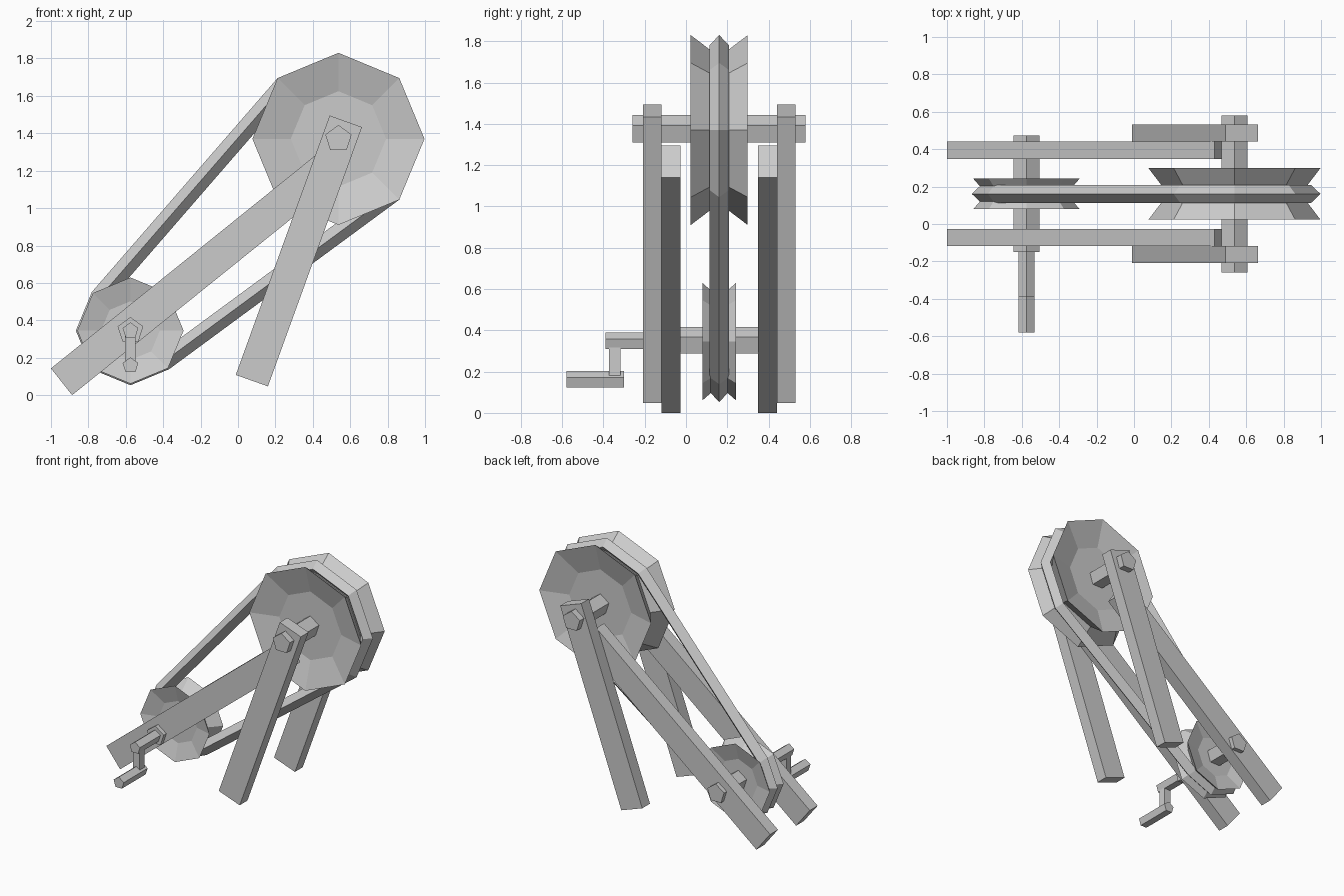
import bpy, bmesh
from math import cos, sin, pi, radians

if "Cube" in bpy.data.objects:
    bpy.data.objects.remove(bpy.data.objects["Cube"])

MID = 0.161                 # y of the symmetry plane of the frame
BIG = (0.537, 1.37)         # upper wheel centre (x, z)
SMALL = (-0.575, 0.345)     # lower wheel centre (x, z)


def finish(name, bm):
    bmesh.ops.recalc_face_normals(bm, faces=bm.faces)
    mesh = bpy.data.meshes.new(name)
    bm.to_mesh(mesh)
    bm.free()
    ob = bpy.data.objects.new(name, mesh)
    bpy.context.collection.objects.link(ob)
    return ob


def bridge(bm, a, b):
    for i in range(len(a)):
        j = (i + 1) % len(a)
        bm.faces.new((a[i], a[j], b[j], b[i]))


def lathe(name, centre, profile, sides):
    """Rings of (y, radius) around a y-directed axis, capped at both ends."""
    bm = bmesh.new()
    rings = []
    for y, r in profile:
        angles = [pi / 2 + 2 * pi * i / sides for i in range(sides)]
        rings.append([bm.verts.new((centre[0] + r * cos(a), y, centre[1] + r * sin(a)))
                      for a in angles])
    for a, b in zip(rings, rings[1:]):
        bridge(bm, a, b)
    bm.faces.new(rings[0])
    bm.faces.new(rings[-1])
    return finish(name, bm)


def rod(name, centre, y0, y1, r):
    return lathe(name, centre, [(y0, r), (y1, r)], 5)


def plank(name, outline, y0, y1):
    """Extrude an x-z outline along y."""
    bm = bmesh.new()
    a, b = [[bm.verts.new((x, y, z)) for x, z in outline] for y in (y0, y1)]
    bridge(bm, a, b)
    bm.faces.new(a)
    bm.faces.new(b)
    return finish(name, bm)


def pulley(name, centre, r, inner, groove, half, dish):
    lathe(name, centre, [(MID - half + dish, inner), (MID - half, r), (MID, groove),
                         (MID + half, r), (MID + half - dish, inner)], 8)


# Grooved, dished wheels
pulley("upper_wheel", BIG, 0.46, 0.255, 0.355, 0.138, 0.06)
pulley("lower_wheel", SMALL, 0.284, 0.157, 0.213, 0.081, 0.036)

# Diamond-section belt wrapped round both wheels
bm = bmesh.new()
sections = []
for (cx, cz), r, start in ((SMALL, 0.242, 135), (BIG, 0.41, 315)):
    for k in range(5):
        a = radians(start + 45 * k)
        sections.append([bm.verts.new((cx + (r + dr) * cos(a), MID + dy, cz + (r + dr) * sin(a)))
                         for dr, dy in ((0.05, 0), (0, 0.048), (-0.05, 0), (0, -0.048))])
for i, s in enumerate(sections):
    bridge(bm, s, sections[(i + 1) % len(sections)])
finish("belt", bm)

# Frame: sloping beams inside, support legs outside
BEAM = [(-1.0, 0.143), (-0.887, 0.0), (0.53, 1.14), (0.43, 1.295)]
LEG = [(0.49, 1.495), (0.663, 1.433), (0.16, 0.047), (-0.012, 0.108)]
for side, s in (("front", -1), ("back", 1)):
    plank(side + "_beam", BEAM, MID + s * 0.187, MID + s * 0.279)
    plank(side + "_leg", LEG, MID + s * 0.279, MID + s * 0.37)

# Axles
rod("upper_axle", BIG, MID - 0.419, MID + 0.419, 0.074)
rod("lower_axle", SMALL, MID - 0.311, MID + 0.311, 0.072)

# Crank handle
rod("crank_shaft", SMALL, -0.39, -0.14, 0.044)
HX, HZ = SMALL[0], 0.16
plank("crank_arm", [(HX - 0.028, HZ), (HX + 0.028, HZ), (HX + 0.028, SMALL[1]),
                    (HX - 0.028, SMALL[1])], -0.373, -0.318)
rod("crank_grip", (HX, HZ - 0.002), -0.58, -0.30, 0.044)
